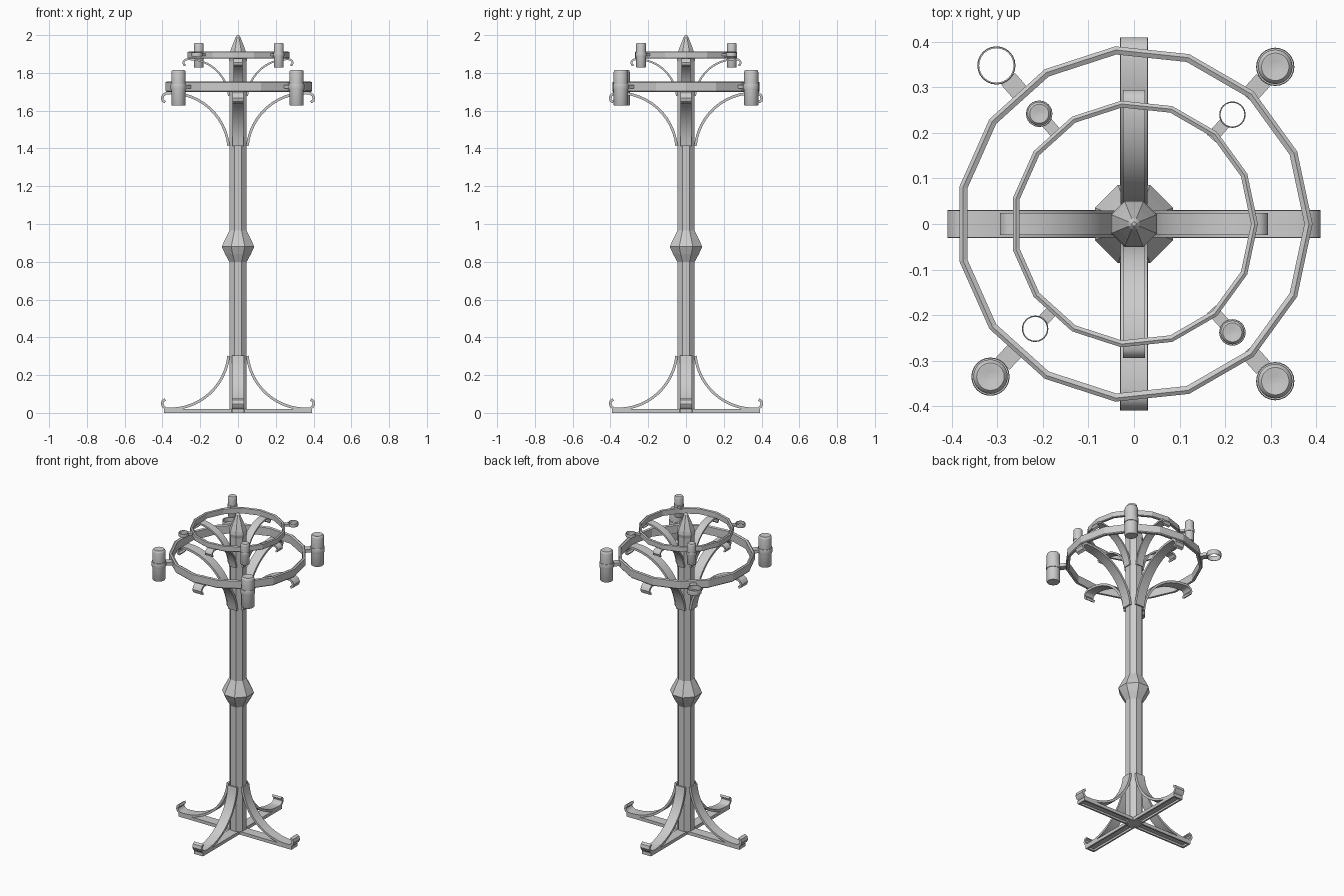
import bpy, bmesh, math
from math import sin, cos, pi
from mathutils import Vector, Matrix

if "Cube" in bpy.data.objects:
    bpy.data.objects.remove(bpy.data.objects["Cube"])


def finish(name, bm, smooth=None):
    bmesh.ops.recalc_face_normals(bm, faces=bm.faces)
    me = bpy.data.meshes.new(name)
    bm.to_mesh(me)
    bm.free()
    ob = bpy.data.objects.new(name, me)
    bpy.context.collection.objects.link(ob)
    if smooth:
        bpy.ops.object.select_all(action='DESELECT')
        ob.select_set(True)
        bpy.context.view_layer.objects.active = ob
        bpy.ops.object.shade_smooth_by_angle(angle=math.radians(smooth))
    return ob


def lathe(name, prof, n, loc=(0, 0, 0), phase=0.0, loop=False, smooth=None):
    """Turn (radius, z) points around z; loop=True closes the section into a ring."""
    bm = bmesh.new()
    rings = [[bm.verts.new((loc[0] + r * cos(phase + 2 * pi * i / n),
                            loc[1] + r * sin(phase + 2 * pi * i / n), loc[2] + z))
              for i in range(n)] for r, z in prof]
    pairs = list(zip(rings, rings[1:]))
    if loop:
        pairs.append((rings[-1], rings[0]))
    for a, b in pairs:
        for i in range(n):
            j = (i + 1) % n
            bm.faces.new((a[i], a[j], b[j], b[i]))
    if not loop:
        bm.faces.new(rings[0])
        bm.faces.new(rings[-1])
    return finish(name, bm, smooth)


def strip(name, path, width, thick, angle):
    """Flat bar bent along an (x, z) path, turned to a compass angle."""
    bm = bmesh.new()
    rot = Matrix.Rotation(angle, 3, 'Z')
    secs = []
    for i, p in enumerate(path):
        a, b = path[max(i - 1, 0)], path[min(i + 1, len(path) - 1)]
        t = Vector((b[0] - a[0], b[1] - a[1])).normalized()
        nx, nz = -t.y * thick / 2, t.x * thick / 2
        secs.append([bm.verts.new(rot @ Vector((p[0] + s * nx, w * width / 2, p[1] + s * nz)))
                     for s, w in ((1, 1), (1, -1), (-1, -1), (-1, 1))])
    for a, b in zip(secs, secs[1:]):
        for i in range(4):
            j = (i + 1) % 4
            bm.faces.new((a[i], a[j], b[j], b[i]))
    bm.faces.new(secs[0])
    bm.faces.new(secs[-1])
    return finish(name, bm, 35)


def box(name, size, centre, angle=0.0):
    """Box placed in a frame turned about z by angle."""
    bm = bmesh.new()
    bmesh.ops.create_cube(bm, size=1, matrix=Matrix.Rotation(angle, 4, 'Z')
                          @ Matrix.Translation(centre) @ Matrix.Diagonal((*size, 1)))
    return finish(name, bm)


# octagonal post with diamond knob and pointed tip (sizes across flats)
k = 1 / cos(pi / 8)
post = [(.046, .004), (.046, .80), (.068, .84), (.086, .88), (.068, .92), (.046, .965),
        (.046, 1.86), (.05, 1.88), (.046, 1.90), (.032, 1.94), (.012, 1.99), (.004, 2.0)]
lathe("post", [(r * k, z) for r, z in post], 8, phase=pi / 8)

# scroll curve shared by feet and arms: quarter arc then curled end
R, N = .312, 12
curve = [(.36 - R * cos(a), .333 - R * sin(a))
         for a in [.1 + (pi / 2 - .1) * i / N for i in range(N + 1)]]
curve += [(.382, .023), (.396, .034), (.402, .048), (.398, .063), (.385, .07)]
big = [(x, 1.715 - z) for x, z in curve]
small = [(.045 + (x - .045) * .685, 1.887 - .69 * z) for x, z in curve]
for i in range(4):
    a = i * pi / 2
    strip("foot", curve, .062, .014, a)
    strip("lower_arm", big, .06, .014, a)
    strip("upper_arm", small, .048, .010, a)
    # hollow-bottomed floor bar under each foot
    box("floor_bar", (.36, .05, .008), (.21, 0, .016), a)
    for s in (-1, 1):
        box("floor_bar_rail", (.36, .01, .02), (.21, s * .026, .01), a)
    box("floor_bar_end", (.012, .062, .02), (.386, 0, .01), a)

# fifteen-sided hoops
lathe("lower_hoop", [(.374, 1.70), (.388, 1.70), (.392, 1.705), (.392, 1.75), (.384, 1.755),
                     (.374, 1.75)], 15, loop=True)
lathe("upper_hoop", [(.257, 1.877), (.269, 1.877), (.272, 1.88), (.272, 1.91), (.265, 1.914),
                     (.257, 1.91)], 15, loop=True)


def holder(x, y, z, r, hoop, wide, candle):
    """Bracket, holder band and, if wanted, a candle."""
    d, a = math.hypot(x, y), math.atan2(y, x)
    h = r * .36
    inner, outer = hoop - .012, d - r + .003
    box("holder_bracket", (outer - inner, wide, h * 1.3), ((inner + outer) / 2, 0, z), a)
    lathe("holder_band", [(r * .9, -h), (r * .97, -h), (r, -h * .6), (r, h * .6), (r * .97, h),
                          (r * .9, h)], 24, (x, y, z), loop=True, smooth=35)
    if candle:
        c, up, dn = r * .9, r * 2.15, r * 2.35
        lathe("candle", [(c * .93, -dn), (c, -dn + r * .1), (c, up - r * .3), (c * .94, up - r * .12),
                         (c * .8, up), (c * .72, up), (c * .3, up - r * .1), (c * .05, up - r * .1)],
              24, (x, y, z), smooth=35)


# four large holders (back left empty) and four small ones (two empty)
for x, y, c in ((.31, .345, 1), (.31, -.345, 1), (-.315, -.335, 1), (-.302, .348, 0)):
    holder(x, y, 1.726, .042, .384, .04, c)
for x, y, c in ((-.208, .242, 1), (.216, -.238, 1), (.216, .24, 0), (-.217, -.23, 0)):
    holder(x, y, 1.897, .029, .265, .026, c)
